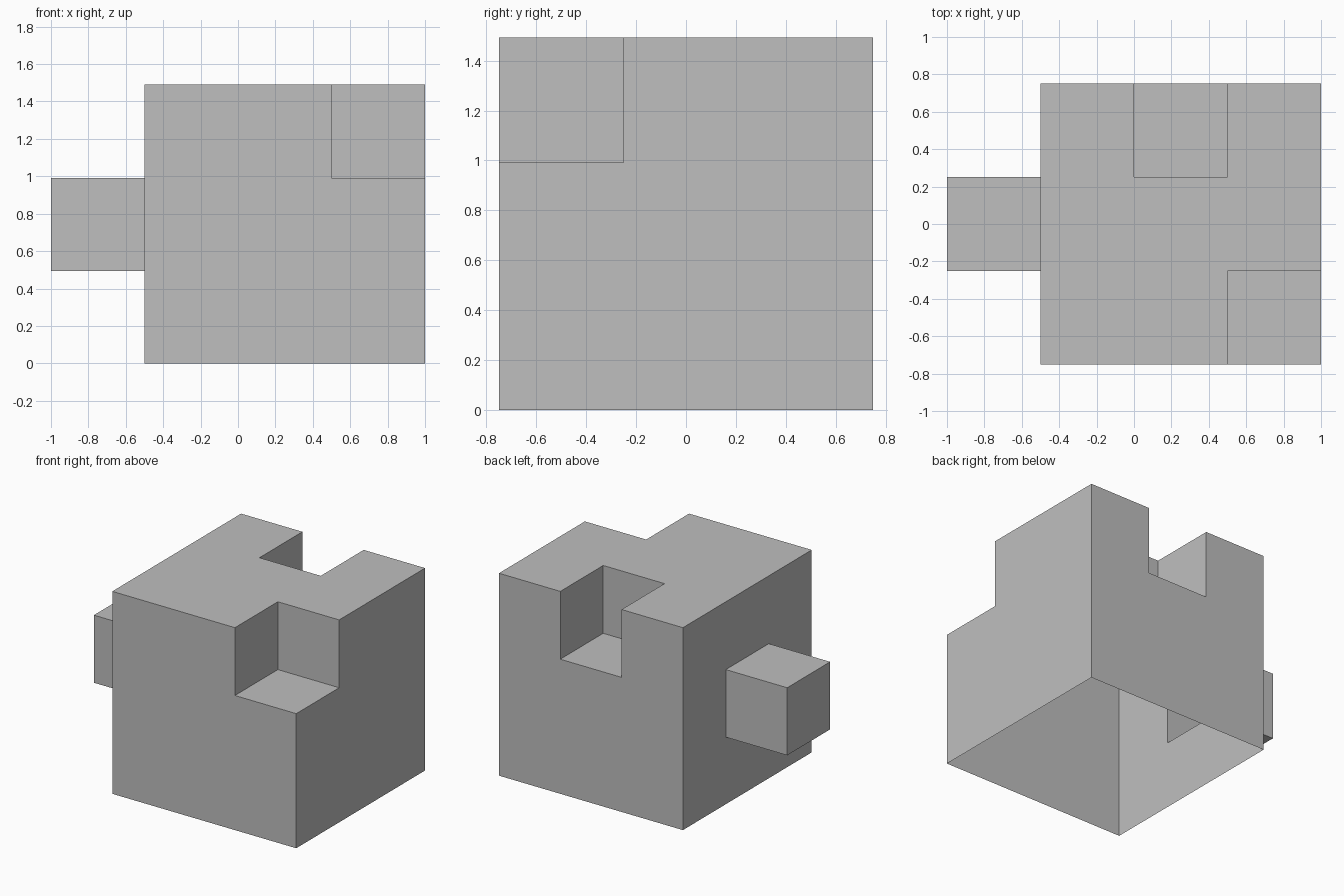
import bpy, bmesh
from itertools import product

if "Cube" in bpy.data.objects:
    bpy.data.objects.remove(bpy.data.objects["Cube"], do_unlink=True)

# One plain grey material
grey = bpy.data.materials.new("plain grey")
grey.use_nodes = True
colour = (0.52, 0.52, 0.52, 1)
grey.diffuse_color = colour
grey.node_tree.nodes["Principled BSDF"].inputs["Base Color"].default_value = colour

# Grid planes along x, y and z
planes = ([-1, -0.5, 0, 0.5, 1],
          [-0.75, -0.25, 0.25, 0.75],
          [0, 0.494, 0.992, 1.492])

# Cells of the hollow body, with a front corner notch and a back slot, and the side knob
corner_notch, back_slot = (3, 0, 2), (2, 2, 2)
body = set(product(range(1, 4), range(3), range(3))) - {corner_notch, back_slot}
knob = {(0, 1, 1)}
solid = body | knob


def build_shell(name, cells):
    """Skin the exposed cell sides, leaving the underside of the body open."""
    bm = bmesh.new()
    for cell, axis, side in product(sorted(cells), range(3), (0, 1)):
        neighbour = list(cell)
        neighbour[axis] += 2 * side - 1
        if tuple(neighbour) in solid or neighbour[2] < 0:
            continue
        corners = []
        for u, v in ((0, 0), (1, 0), (1, 1), (0, 1)):
            step = [0, 0, 0]
            step[axis], step[(axis + 1) % 3], step[(axis + 2) % 3] = side, u, v
            corners.append(bm.verts.new([planes[a][cell[a] + step[a]] for a in range(3)]))
        bm.faces.new(corners if side else corners[::-1])
    bmesh.ops.remove_doubles(bm, verts=bm.verts[:], dist=0.001)
    mesh = bpy.data.meshes.new(name)
    bm.to_mesh(mesh)
    bm.free()
    mesh.materials.append(grey)
    bpy.context.collection.objects.link(bpy.data.objects.new(name, mesh))


build_shell("notched_body", body)
build_shell("side_knob", knob)
